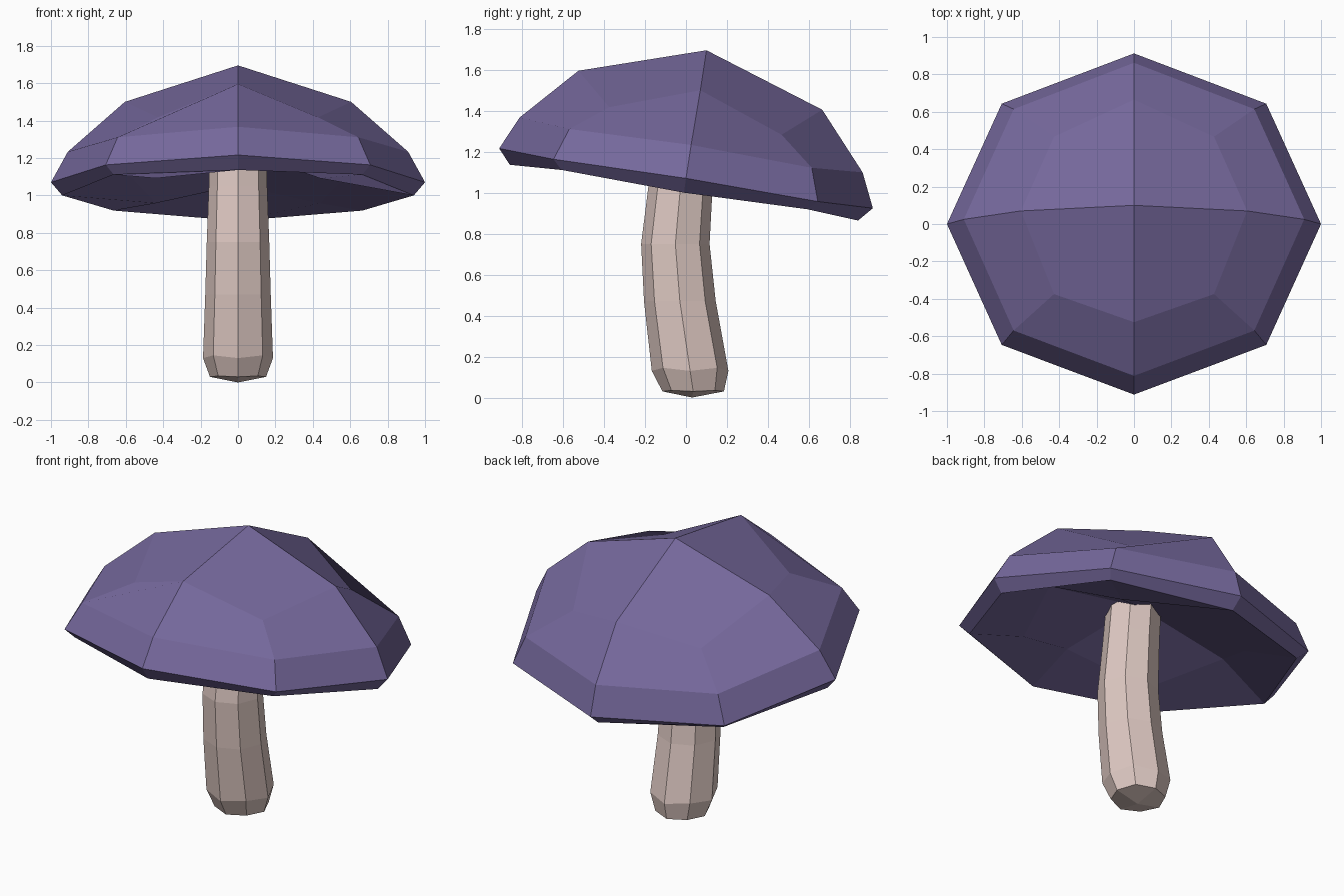
import bpy, bmesh, math

if "Cube" in bpy.data.objects:
    bpy.data.objects.remove(bpy.data.objects["Cube"])


def material(name, color):
    m = bpy.data.materials.new(name)
    m.diffuse_color = (*color, 1)
    m.use_nodes = True
    m.node_tree.nodes["Principled BSDF"].inputs["Base Color"].default_value = m.diffuse_color
    return m


def loft(name, rings, start, end, slope, mat):
    """Eight-sided loft through rings (rx, ry, centre y, centre z, corner lift).
    Each end is closed by four quads around a tip; slope tips every ring along y,
    and corner lift moves the four diagonal points along the tilted axis."""
    bm = bmesh.new()
    loops = []
    for rx, ry, cy, cz, lift in rings:
        loop = []
        for i in range(8):
            a = i * math.pi / 4
            dy = ry * math.sin(a)
            up = lift * (i % 2)
            loop.append(bm.verts.new((rx * math.cos(a), cy + dy - slope * up, cz + slope * dy + up)))
        loops.append(loop)
    for a, b in zip(loops, loops[1:]):
        for i in range(8):
            j = (i + 1) % 8
            bm.faces.new((a[i], a[j], b[j], b[i]))
    for loop, tip in ((loops[0], start), (loops[-1], end)):
        v = bm.verts.new((0, *tip))
        for i in range(0, 8, 2):
            bm.faces.new((v, loop[i], loop[i + 1], loop[(i + 2) % 8]))
    bmesh.ops.recalc_face_normals(bm, faces=bm.faces)
    mesh = bpy.data.meshes.new(name)
    bm.to_mesh(mesh)
    bm.free()
    mesh.materials.append(mat)
    ob = bpy.data.objects.new(name, mesh)
    bpy.context.collection.objects.link(ob)
    return ob


purple = material("cap_purple", (0.18, 0.14, 0.335))
beige = material("stem_beige", (0.73, 0.58, 0.54))

# Tilted cap: hollow underside, lower lip, rim, dome, apex
loft("mushroom_cap",
     [(0.62, 0.59, 0.02, 1.15, -0.125),
      (0.94, 0.85, -0.01, 1.0, 0.015),
      (1.0, 0.912, 0.0, 1.07, -0.01),
      (0.91, 0.837, 0.025, 1.233, -0.017),
      (0.605, 0.595, 0.07, 1.50, -0.15)],
     (0.03, 1.25), (0.10, 1.695), -0.16, purple)

# Gently curved stem with a rounded foot
loft("mushroom_stem",
     [(0.15, 0.15, 0.035, 0.03, 0.005),
      (0.187, 0.187, 0.02, 0.13, 0.015),
      (0.175, 0.175, -0.03, 0.47, 0),
      (0.167, 0.167, -0.052, 0.75, 0),
      (0.156, 0.156, -0.025, 1.05, 0),
      (0.152, 0.152, 0.0, 1.29, 0)],
     (0.03, 0.0), (0.0, 1.30), 0.0, beige)
